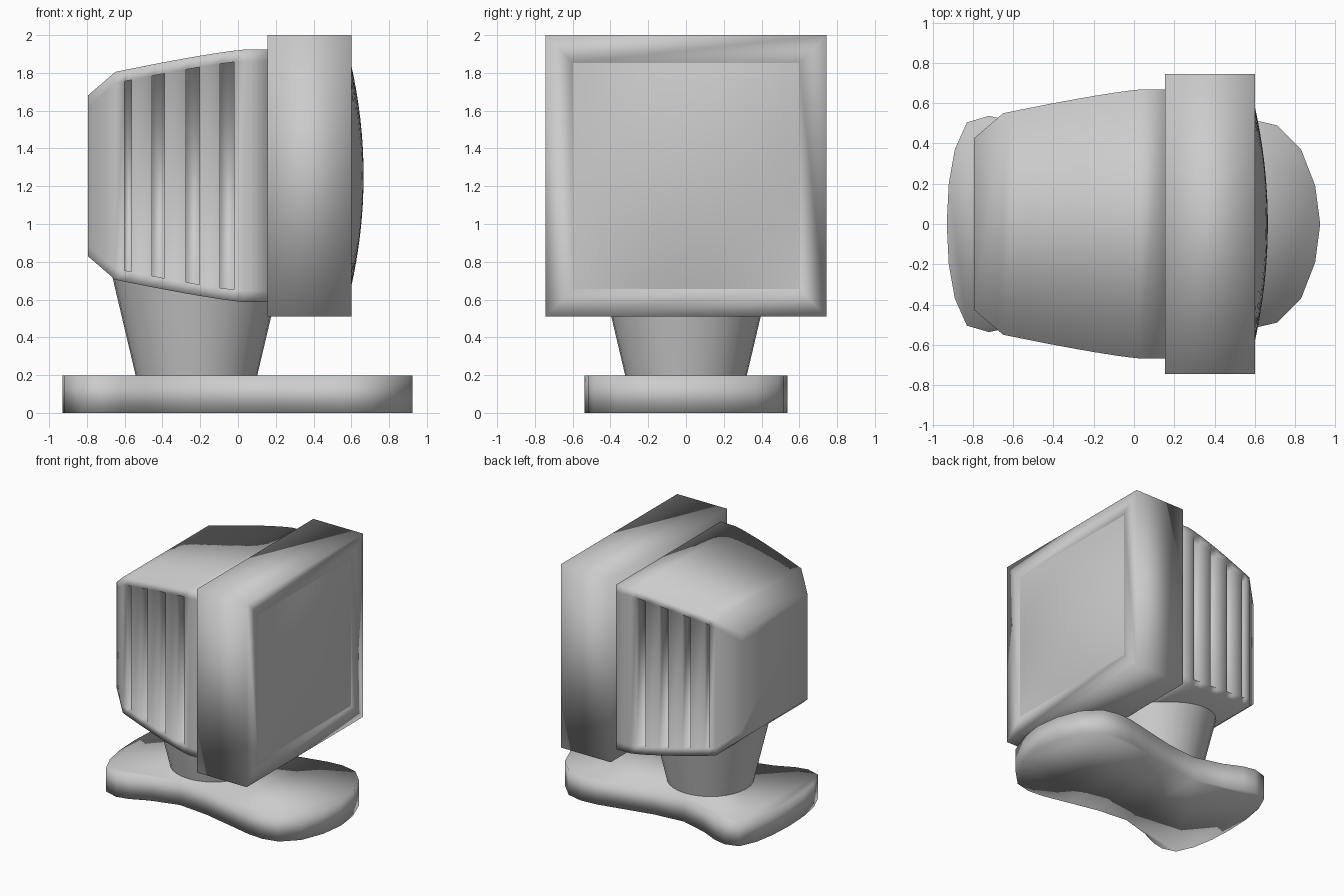
import bpy, bmesh, math
from mathutils import Vector, Matrix

if "Cube" in bpy.data.objects:
    bpy.data.objects.remove(bpy.data.objects["Cube"], do_unlink=True)

# One plain plastic colour
grey = bpy.data.materials.new("light_grey")
grey.use_nodes = True
COLOUR = (0.6, 0.6, 0.6, 1)
grey.diffuse_color = COLOUR
grey.node_tree.nodes["Principled BSDF"].inputs["Base Color"].default_value = COLOUR

MID_Z = 1.255


def finish(name, bm):
    bmesh.ops.recalc_face_normals(bm, faces=bm.faces)
    for f in bm.faces:
        f.smooth = True
    mesh = bpy.data.meshes.new(name)
    bm.to_mesh(mesh)
    bm.free()
    mesh.materials.append(grey)
    obj = bpy.data.objects.new(name, mesh)
    bpy.context.collection.objects.link(obj)
    return obj


# Base: mirrored foot outline extruded upward
half = [(-0.93, 0), (-0.92, 0.2), (-0.89, 0.37), (-0.83, 0.505), (-0.72, 0.537),
        (-0.62, 0.515), (-0.48, 0.45), (-0.25, 0.385), (0, 0.41), (0.25, 0.465),
        (0.45, 0.51), (0.58, 0.52), (0.71, 0.49), (0.83, 0.37), (0.9, 0.19), (0.925, 0)]
outline = half + [(x, -y) for x, y in half[-2:0:-1]]
bm = bmesh.new()
foot = bm.faces.new([bm.verts.new((x, y, 0)) for x, y in outline])
ext = bmesh.ops.extrude_face_region(bm, geom=[foot], use_keep_orig=True)
bmesh.ops.translate(bm, vec=(0, 0, 0.197),
                    verts=[v for v in ext["geom"] if isinstance(v, bmesh.types.BMVert)])
finish("base", bm)

# Neck: flared cone between base and housing
bm = bmesh.new()
bmesh.ops.create_cone(bm, segments=32, radius1=0.32, radius2=0.445, depth=0.53,
                      matrix=Matrix.Translation((-0.22, 0, 0.455)))
finish("neck", bm)


# Housing: square rings along x, with recessed vent slots on both sides
def housing_half(x):
    if x < -0.7:
        return 0.425
    return 0.668 - 0.118 * (max(0, 0.03 - x) / 0.68) ** 1.2


slots = [(-0.6, -0.565), (-0.455, -0.39), (-0.275, -0.205), (-0.095, -0.02)]
stations = [-0.795, -0.65] + [x for s in slots for x in s] + [0.03, 0.155]
bm = bmesh.new()
rings = []
for x in stations:
    h = housing_half(x)
    s = h - 0.06
    ring = [(-h, -h), (-h, -s), (-h, s), (-h, h), (h, h), (h, s), (h, -s), (h, -h)]
    rings.append([bm.verts.new((x, y, MID_Z + z)) for y, z in ring])
vents = []
for i, (a, b) in enumerate(zip(rings, rings[1:])):
    for j in range(8):
        k = (j + 1) % 8
        face = bm.faces.new((a[j], a[k], b[k], b[j]))
        if j in (1, 5) and any(abs(stations[i] - s[0]) < 1e-6 for s in slots):
            vents.append(face)
bm.faces.new(rings[0])
bm.faces.new(rings[-1])
bmesh.ops.recalc_face_normals(bm, faces=bm.faces)
for face in bmesh.ops.extrude_discrete_faces(bm, faces=vents)["faces"]:
    inward = -math.copysign(0.06, face.calc_center_median().y)
    bmesh.ops.translate(bm, vec=(0, inward, 0), verts=face.verts)
finish("housing", bm)

# Bezel: square block with a recessed opening in its front
bm = bmesh.new()
bmesh.ops.create_cube(bm, size=1, matrix=Matrix.Translation((0.3775, 0, MID_Z))
                      @ Matrix.Diagonal((0.445, 1.49, 1.49, 1)))
front = max(bm.faces, key=lambda f: f.calc_center_median().x)
bmesh.ops.inset_region(bm, faces=[front], thickness=0.147, use_even_offset=True)
opening = bmesh.ops.extrude_discrete_faces(bm, faces=[front])["faces"][0]
bmesh.ops.translate(bm, vec=(-0.04, 0, 0), verts=opening.verts)
finish("bezel", bm)

# Screen: gently bulging panel
R = 0.598
bm = bmesh.new()
bmesh.ops.create_grid(bm, x_segments=16, y_segments=16, size=R)
for v in bm.verts:
    y, z = v.co.x, v.co.y
    bulge = (1 - (y / R) ** 2) * (1 - (z / R) ** 2)
    v.co = Vector((0.597 + 0.068 * bulge, y, MID_Z + z))
screen = finish("screen", bm)
if screen.data.polygons[0].normal.x < 0:
    screen.data.flip_normals()
